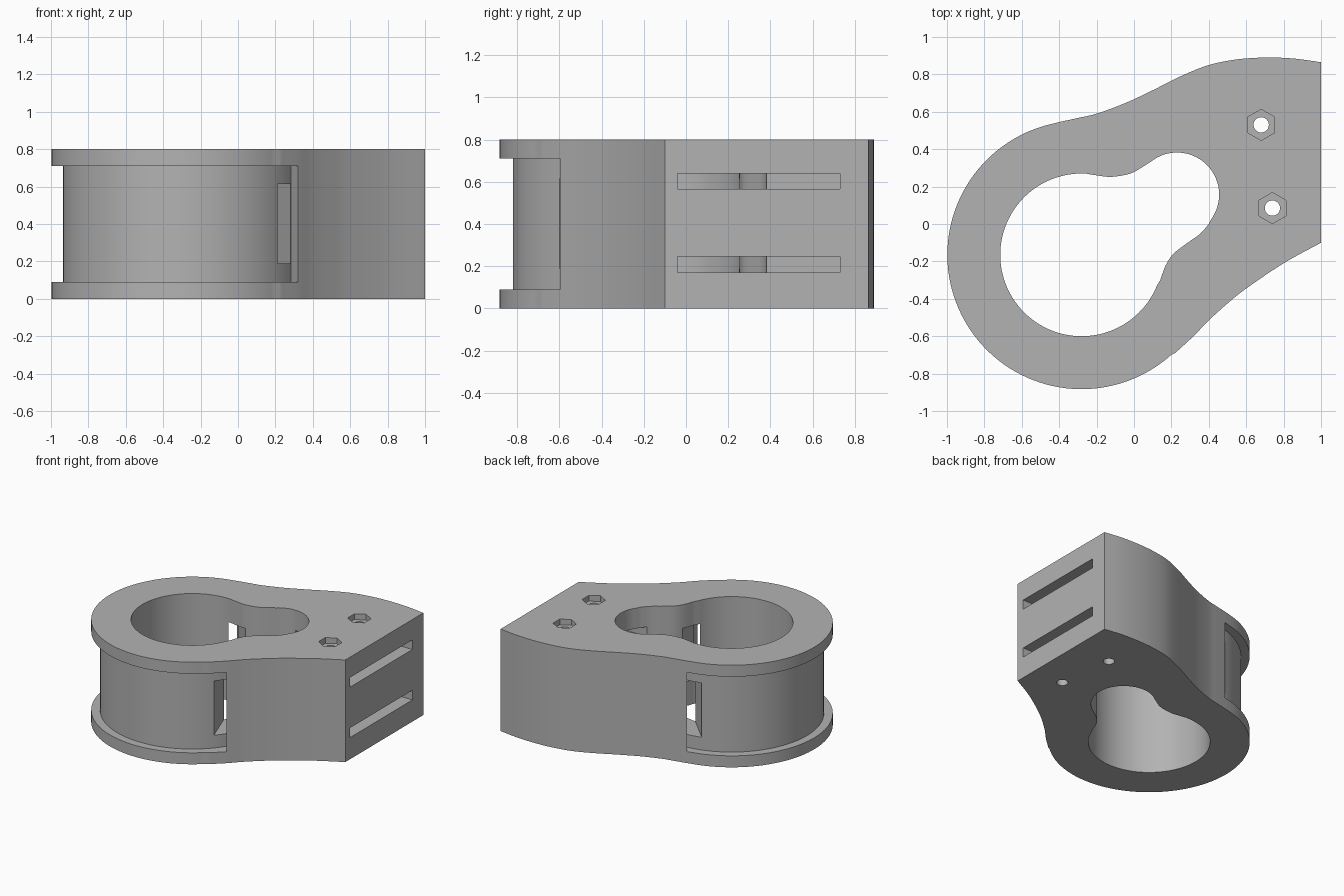
import bpy, bmesh
from math import sin, cos, radians
from mathutils import Vector, Matrix

cube = bpy.data.objects.get("Cube")
if cube:
    bpy.data.objects.remove(cube, do_unlink=True)

HEIGHT = 0.8
BORE = Vector((-0.28, -0.165))     # centre of the large bore
NOSE = Vector((0.23, 0.157))       # centre of the small bore
axis = (NOSE - BORE).normalized()

grey = bpy.data.materials.new("plain grey")
grey.use_nodes = True
grey.diffuse_color = (0.45, 0.45, 0.45, 1)
grey.node_tree.nodes["Principled BSDF"].inputs["Base Color"].default_value = grey.diffuse_color


def arc(centre, r, a0, a1, n):
    steps = [radians(a0 + (a1 - a0) * i / n) for i in range(n + 1)]
    return [centre + Vector((cos(a), sin(a))) * r for a in steps]


def curve(points, n=6):
    """Smooth open curve passing through the points."""
    p = [Vector(q) for q in points]
    p = [2 * p[0] - p[1]] + p + [2 * p[-1] - p[-2]]
    out = []
    for a, b, c, d in zip(p, p[1:], p[2:], p[3:]):
        for i in range(n):
            t = i / n
            out.append(0.5 * (2 * b + (c - a) * t + (2 * a - 5 * b + 4 * c - d) * t * t
                              + (3 * b - a - 3 * c + d) * t ** 3))
    return out + [p[-2]]


def mirror(points):
    """Reflect across the line joining the two bores."""
    return [BORE + 2 * axis * (q - BORE).dot(axis) - (q - BORE) for q in points]


def prism(name, points, z0, z1):
    bm = bmesh.new()
    base = bm.faces.new([bm.verts.new((p[0], p[1], z0)) for p in points])
    top = bmesh.ops.extrude_face_region(bm, geom=[base])["geom"]
    bmesh.ops.translate(bm, vec=(0, 0, z1 - z0),
                        verts=[g for g in top if isinstance(g, bmesh.types.BMVert)])
    bmesh.ops.recalc_face_normals(bm, faces=bm.faces)
    mesh = bpy.data.meshes.new(name)
    bm.to_mesh(mesh)
    bm.free()
    mesh.materials.append(grey)
    ob = bpy.data.objects.new(name, mesh)
    bpy.context.collection.objects.link(ob)
    return ob


def cut(target, name, points, z0, z1):
    tool = prism(name, points, z0, z1)
    tool.hide_render = True
    mod = target.modifiers.new(name, 'BOOLEAN')
    mod.operation, mod.solver, mod.object = 'DIFFERENCE', 'EXACT', tool
    bpy.context.view_layer.objects.active = target
    bpy.ops.object.modifier_apply(modifier=name)
    bpy.data.objects.remove(tool, do_unlink=True)


# Clamp body: round end flaring into a flat mounting face
flare_top = curve([(1, 0.865), (0.85, 0.885), (0.7, 0.89), (0.55, 0.88), (0.4, 0.85),
                   (0.25, 0.79), (0.1, 0.715), (-0.05, 0.645), (-0.2, 0.59),
                   (-0.3, 0.567), (-0.4, 0.545)])
flare_low = curve([(0.22, -0.69), (0.32, -0.598), (0.4, -0.515), (0.5, -0.425),
                   (0.6, -0.345), (0.8, -0.21), (1, -0.1)])
body = prism("clamp_body", flare_top + arc(BORE, 0.718, 106, 312, 72) + flare_low, 0, HEIGHT)

# Keyhole bore: two circles with soft blends
blend_top = curve([(0.09, 0.333), (0.0, 0.278), (-0.06, 0.26), (-0.13, 0.252),
                   (-0.2, 0.26), (-0.26, 0.27)])
blend_low = curve([(0.14, -0.3), (0.17, -0.22), (0.21, -0.16), (0.28, -0.105),
                   (0.35, -0.055), (0.4, 0.0)])
bore = (arc(NOSE, 0.225, -36, 122, 40) + blend_top
        + arc(BORE, 0.435, 92, 338, 72) + blend_low)
cut(body, "bore_cutter", bore, -0.1, HEIGHT + 0.1)

# Strap groove round the outside
cut(body, "groove_cutter",
    arc(BORE, 0.655, 94.5, 329.5, 80) + arc(BORE, 0.917, 316.8, 107.2, 60), 0.09, 0.71)

# Strap slots from both groove ends into the bore
along, side = Vector((-0.342, 0.94)), Vector((-0.94, -0.342))
start = Vector((0.32, -0.605)) + side * 0.001
slot = [start, start + along * 0.55, start + along * 0.55 + side * 0.1, start + side * 0.1]
for name, outline in (("front", slot), ("back", mirror(slot))):
    cut(body, name + "_strap_slot", outline, 0.19, 0.615)

# Two flat slots in the mounting face
for z in (0.17, 0.565):
    cut(body, "face_slot", [(0.23, -0.04), (1.1, -0.04), (1.1, 0.73), (0.23, 0.73)], z, z + 0.075)

# Bolt holes with hexagonal nut pockets
for centre in (Vector((0.68, 0.53)), Vector((0.74, 0.085))):
    cut(body, "bolt_hole", arc(centre, 0.041, 0, 345, 23), -0.1, HEIGHT + 0.1)
    cut(body, "nut_pocket", arc(centre, 0.083, 30, 330, 5), HEIGHT - 0.045, HEIGHT + 0.1)

bpy.ops.object.select_all(action='DESELECT')
body.select_set(True)
bpy.context.view_layer.objects.active = body
bpy.ops.object.shade_smooth_by_angle(angle=radians(25))
